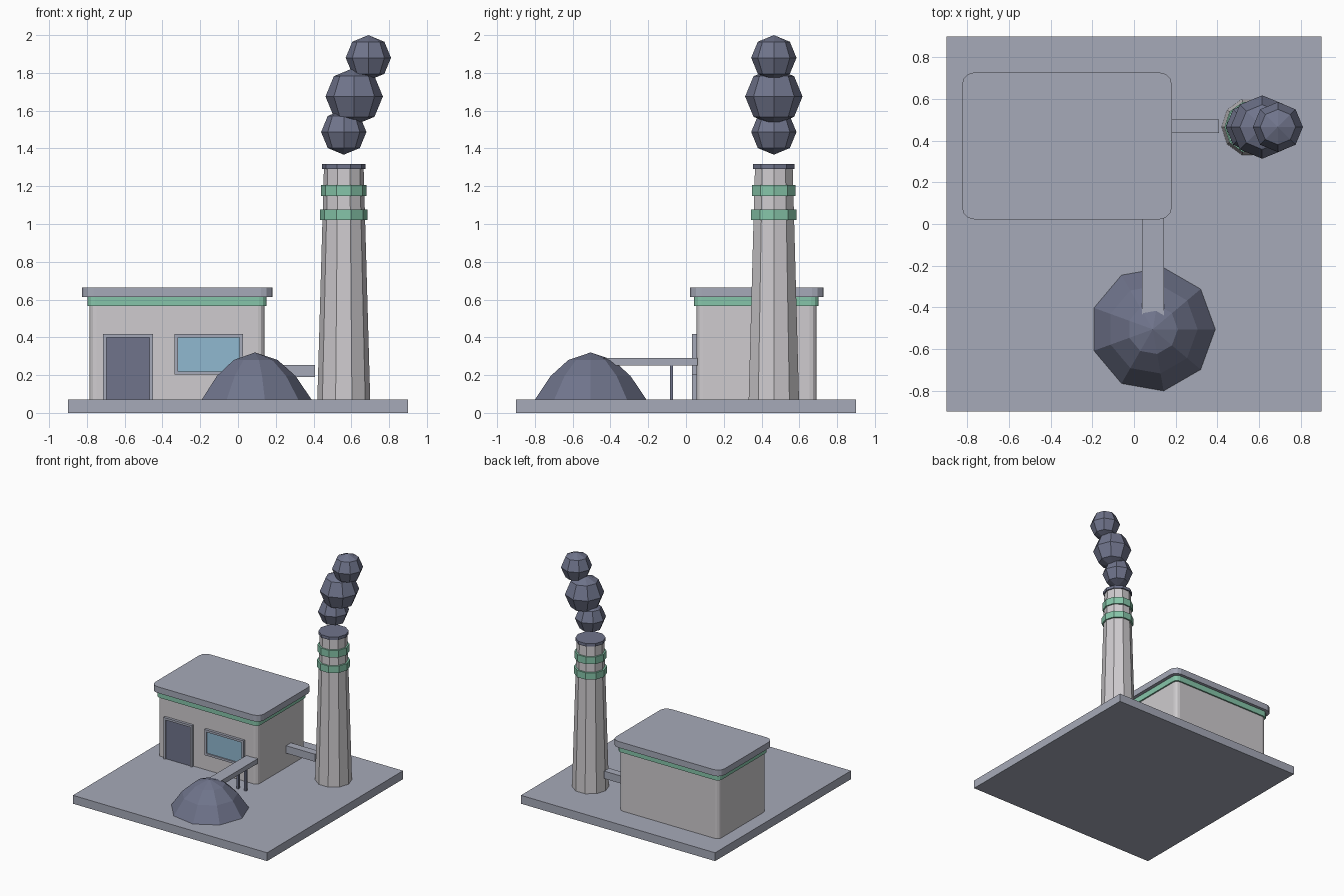
import bpy
import bmesh
from math import pi
from mathutils import Matrix, Vector

cube = bpy.data.objects.get("Cube")
if cube:
    bpy.data.objects.remove(cube, do_unlink=True)


def material(name, rgb):
    mat = bpy.data.materials.new(name)
    mat.use_nodes = True
    mat.diffuse_color = (*rgb, 1)
    bsdf = mat.node_tree.nodes["Principled BSDF"]
    bsdf.inputs["Base Color"].default_value = (*rgb, 1)
    bsdf.inputs["Roughness"].default_value = 0.8
    return mat


grey = material("slate grey", (0.38, 0.40, 0.48))
wall = material("pale wall", (0.62, 0.60, 0.62))
green = material("trim green", (0.24, 0.56, 0.40))
dark = material("coal grey", (0.16, 0.175, 0.26))
glass = material("window blue", (0.28, 0.48, 0.63))


def finish(name, bm, mat):
    bmesh.ops.recalc_face_normals(bm, faces=bm.faces)
    mesh = bpy.data.meshes.new(name)
    bm.to_mesh(mesh)
    bm.free()
    mesh.materials.append(mat)
    obj = bpy.data.objects.new(name, mesh)
    bpy.context.collection.objects.link(obj)
    return obj


def box(name, x, y, z, mat, radius=0):
    """Box from (low, high) ranges, with optionally rounded upright corners."""
    bm = bmesh.new()
    size = [r[1] - r[0] for r in (x, y, z)]
    mid = [(r[0] + r[1]) / 2 for r in (x, y, z)]
    bmesh.ops.create_cube(bm, size=1)
    bmesh.ops.scale(bm, vec=size, verts=bm.verts)
    bmesh.ops.translate(bm, vec=mid, verts=bm.verts)
    if radius:
        upright = [e for e in bm.edges
                   if abs(e.verts[0].co.z - e.verts[1].co.z) > 0.01]
        bmesh.ops.bevel(bm, geom=upright, offset=radius, segments=3,
                        profile=0.5, affect='EDGES')
    return finish(name, bm, mat)


def turned(name, centre, profile, sides, mat):
    """Faceted solid from (radius, height) rings; radius 0 closes to a point."""
    bm = bmesh.new()
    rings = []
    for r, z in profile:
        if r == 0:
            rings.append([bm.verts.new((*centre, z))])
        else:
            rings.append([bm.verts.new(Vector((*centre, z)) +
                          Matrix.Rotation(2 * pi * i / sides, 3, 'Z') @ Vector((r, 0, 0)))
                          for i in range(sides)])
    for a, b in zip(rings, rings[1:]):
        for i in range(sides):
            j = (i + 1) % sides
            if len(b) == 1:
                bm.faces.new((a[i], a[j], b[0]))
            else:
                bm.faces.new((a[i], a[j], b[j], b[i]))
    for ring in (rings[0], rings[-1]):
        if len(ring) > 1:
            bm.faces.new(ring)
    return finish(name, bm, mat)


def framed_panel(name, x, z, mat, sill):
    """Frame bars on the front wall around a recessed panel."""
    t, depth = 0.018, (0.033, 0.06)
    low = z[0] + t if sill else z[0]
    box(name + "_frame_right", (x[0], x[0] + t), depth, z, grey)
    box(name + "_frame_left", (x[1] - t, x[1]), depth, z, grey)
    inner = (x[0] + t, x[1] - t)
    box(name + "_frame_top", inner, depth, (z[1] - t, z[1]), grey)
    if sill:
        box(name + "_frame_sill", inner, depth, (z[0], low), grey)
    box(name + "_panel", inner, (0.043, 0.052), (low, z[1] - t), mat)


# Ground slab
GROUND = 0.07
box("ground_slab", (-0.9, 0.9), (-0.9, 0.9), (0, GROUND), grey)

# Building: walls, trim and roof
box("building_walls", (-0.785, 0.14), (0.055, 0.69), (GROUND, 0.62), wall, 0.035)
box("building_trim", (-0.797, 0.152), (0.043, 0.702), (0.565, 0.615), green, 0.04)
box("building_roof", (-0.825, 0.182), (0.022, 0.727), (0.613, 0.665), grey, 0.06)
framed_panel("door", (-0.715, -0.45), (GROUND, 0.417), dark, False)
framed_panel("window", (-0.335, 0.027), (0.202, 0.417), glass, True)

# Chimney with two painted hoops and a cap
STACK = (0.56, 0.465)
turned("chimney", STACK, [(0.14, GROUND), (0.105, 1.3)], 10, wall)
turned("chimney_hoop_lower", STACK, [(0.126, 1.02), (0.126, 1.077)], 10, green)
turned("chimney_hoop_upper", STACK, [(0.121, 1.147), (0.121, 1.207)], 10, green)
turned("chimney_cap", STACK, [(0.115, 1.292), (0.115, 1.317)], 10, dark)

# Drifting smoke puffs
for i, (x, z, r) in enumerate([(0.56, 1.487, 0.12), (0.615, 1.675, 0.152),
                               (0.69, 1.88, 0.12)]):
    bm = bmesh.new()
    bmesh.ops.create_uvsphere(bm, u_segments=8, v_segments=4, radius=r)
    bmesh.ops.translate(bm, vec=(x, STACK[1], z), verts=bm.verts)
    finish(f"smoke_puff_{i + 1}", bm, dark)

# Flue duct from building to chimney
box("flue_duct", (0.12, 0.408), (0.437, 0.502), (0.19, 0.253), grey)

# Conveyor and its legs
box("conveyor", (0.038, 0.143), (-0.48, 0.06), (0.25, 0.29), grey)
for side, x in (("right", 0.055), ("left", 0.127)):
    box("conveyor_leg_" + side, (x - 0.009, x + 0.009), (-0.086, -0.068),
        (GROUND, 0.255), dark)

# Coal heap
turned("coal_heap", (0.09, -0.505),
       [(0.3, GROUND), (0.215, 0.195), (0.12, 0.28), (0, 0.32)], 9, dark)
